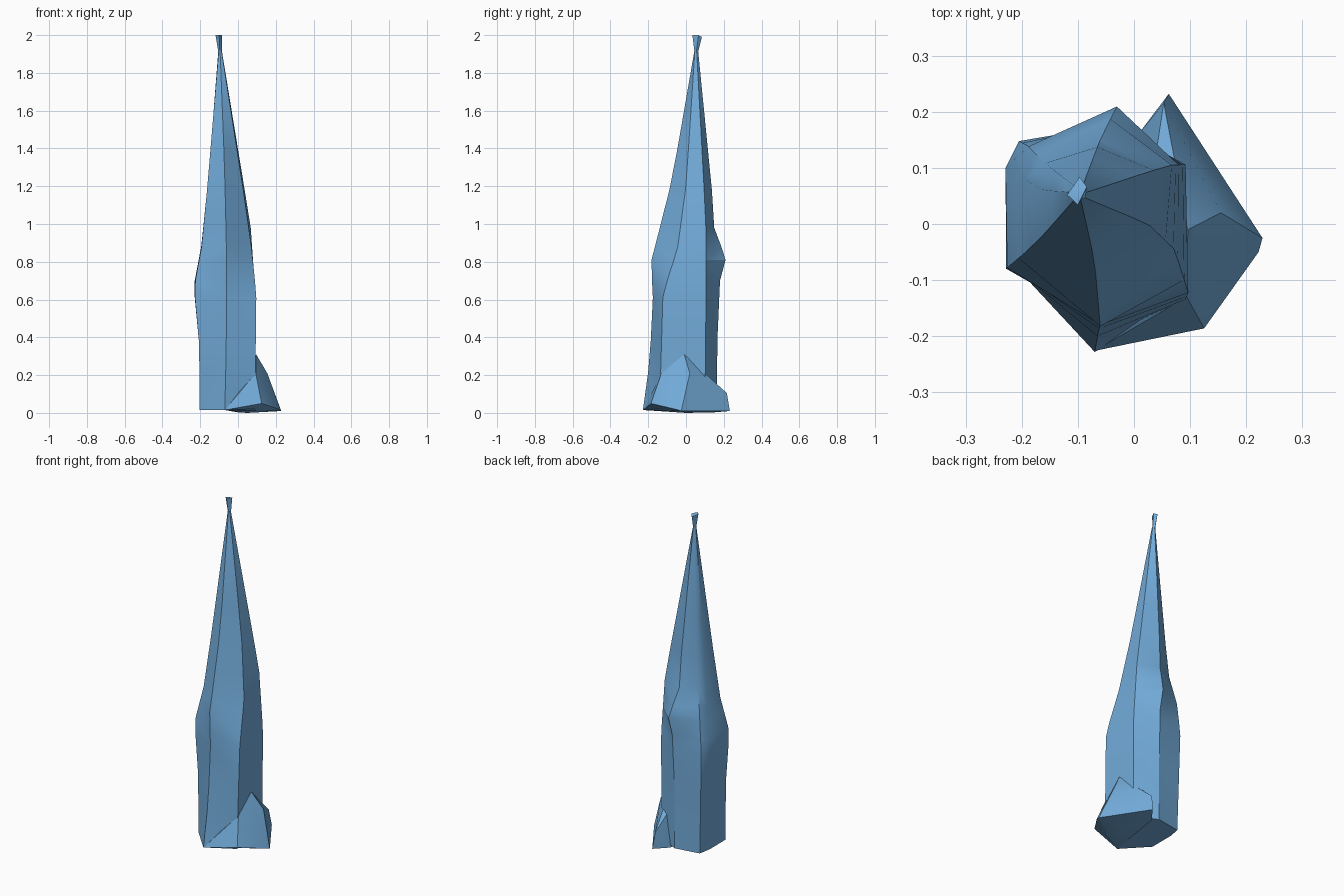
import bpy, bmesh

if "Cube" in bpy.data.objects:
    bpy.data.objects.remove(bpy.data.objects["Cube"])

blue = bpy.data.materials.new("crystal_blue")
blue.diffuse_color = (0.17, 0.41, 0.70, 1)
blue.use_nodes = True
blue.node_tree.nodes["Principled BSDF"].inputs["Base Color"].default_value = blue.diffuse_color


def finish(bm, name):
    bmesh.ops.recalc_face_normals(bm, faces=bm.faces)
    mesh = bpy.data.meshes.new(name)
    bm.to_mesh(mesh)
    bm.free()
    mesh.materials.append(blue)
    ob = bpy.data.objects.new(name, mesh)
    bpy.context.collection.objects.link(ob)
    bpy.ops.object.select_all(action='DESELECT')
    ob.select_set(True)
    bpy.context.view_layer.objects.active = ob
    bpy.ops.object.shade_smooth_by_angle(angle=0.5)
    return ob


def sample(ridge, z):
    """Point on a ridge line (z, x, y keys) at height z."""
    for (z0, x0, y0), (z1, x1, y1) in zip(ridge, ridge[1:]):
        if z <= z1:
            t = max(0, (z - z0) / (z1 - z0))
            return (x0 + (x1 - x0) * t, y0 + (y1 - y0) * t, z)
    return (*ridge[-1][1:], z)


# Spire: seven ridge lines running from the base to the narrow neck
front = [(.015, -.07, -.228), (.22, -.065, -.2), (.4, -.062, -.185), (.6, -.06, -.175),
         (.8, -.06, -.185), (1.17, -.068, -.09), (1.4, -.075, -.045), (1.92, -.095, .045)]
front_right = [(.015, .09, -.14), (.63, .097, -.122), (.87, .072, -.045), (1.2, .025, .0), (1.92, -.088, .047)]
back_right = [(.015, .09, .1), (.63, .092, .106), (1.0, .066, .105), (1.2, .032, .095), (1.92, -.086, .056)]
back = [(.015, -.04, .165), (.36, -.04, .165), (.7, -.035, .18), (.82, -.03, .212),
        (.97, -.06, .15), (1.17, -.065, .138), (1.92, -.093, .064)]
back_left = [(.015, -.19, .14), (.62, -.205, .148), (.8, -.19, .14), (1.0, -.155, .105), (1.92, -.098, .062)]
left = [(.015, -.203, .07), (.36, -.205, .08), (.6, -.229, .1), (.7, -.229, .1),
        (.88, -.195, .08), (1.2, -.16, .06), (1.92, -.104, .056)]
front_left = [(.015, -.203, -.085), (.36, -.205, -.085), (.6, -.228, -.08), (.7, -.226, -.078),
              (.88, -.193, -.05), (1.2, -.162, -.02), (1.92, -.102, .048)]
ridges = [front, front_right, back_right, back, back_left, left, front_left]
heights = [.015, .22, .38, .61, .7, .81, .88, .98, 1.18, 1.4, 1.92]

bm = bmesh.new()
rings = [[bm.verts.new(sample(r, z)) for r in ridges] for z in heights]
for lo, hi in zip(rings, rings[1:]):
    for i in range(7):
        j = (i + 1) % 7
        bm.faces.new((lo[i], lo[j], hi[j], hi[i]))
bm.faces.new(rings[0])
bm.faces.new(rings[-1])
bmesh.ops.triangulate(bm, faces=[f for f in bm.faces if len(f.verts) == 4])
finish(bm, "spire")


def hull(points, name):
    bm = bmesh.new()
    for p in points:
        bm.verts.new(p)
    res = bmesh.ops.convex_hull(bm, input=bm.verts)
    bmesh.ops.delete(bm, geom=[v for v in bm.verts if not v.link_faces], context='VERTS')
    bmesh.ops.dissolve_limit(bm, angle_limit=0.02, verts=bm.verts, edges=bm.edges)
    return finish(bm, name)


# Flared tip above the neck
hull([(-.104, .054, 1.91), (-.094, .064, 1.91), (-.086, .055, 1.91), (-.096, .045, 1.91),
      (-.119, .052, 2), (-.097, .084, 1.99), (-.084, .066, 2), (-.1, .034, 2)], "tip")

# Foot spreading out to the right of the base
hull([(-.07, -.226, .015), (.125, -.186, .05), (.222, -.05, .018), (.229, -.025, .01),
      (.062, .232, .01), (.0, .15, .003), (.05, .0, .0), (.053, .216, .105),
      (.155, .02, .21), (.096, -.01, .31), (.094, -.13, .21), (.04, .13, .18)], "foot")
